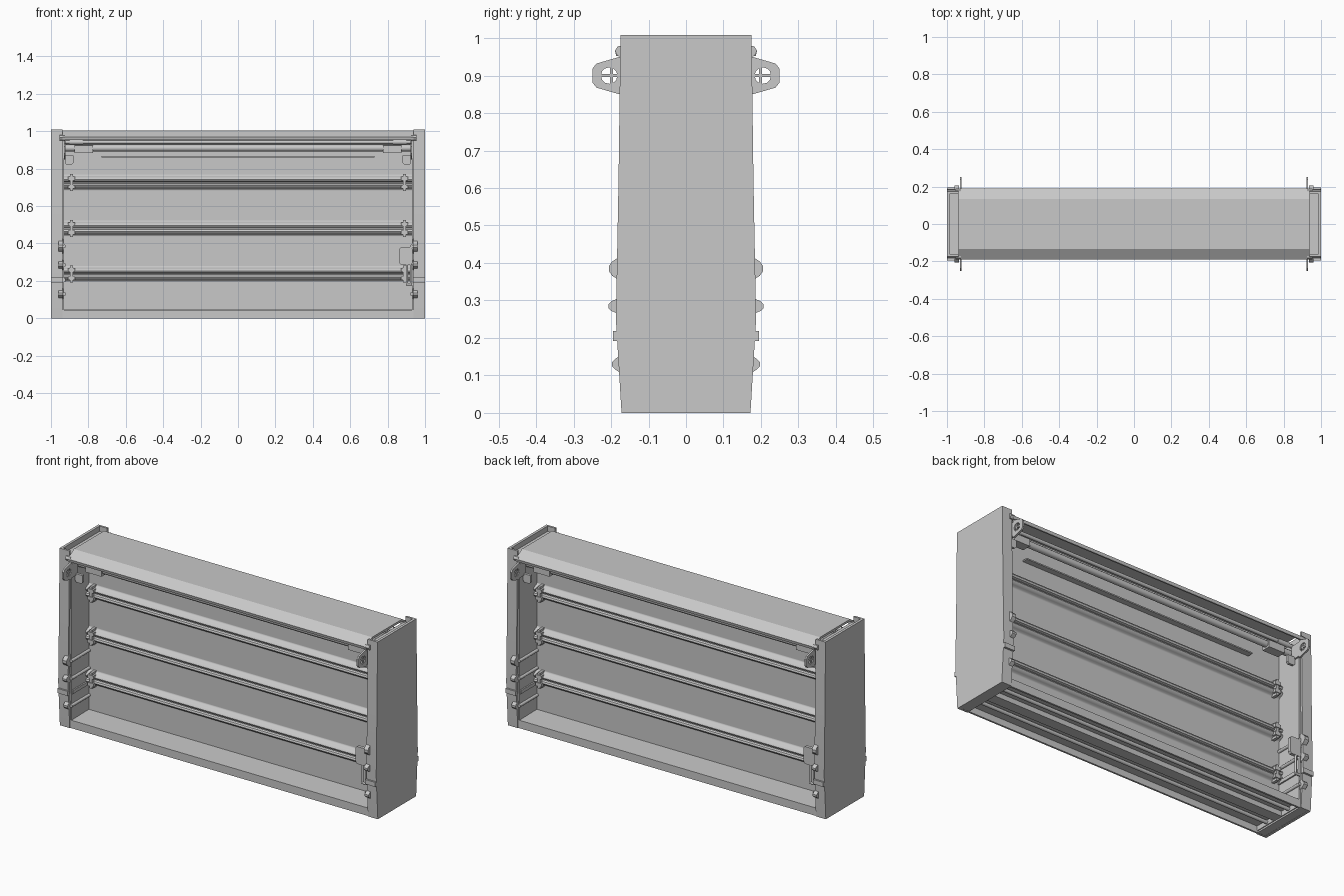
import bpy, bmesh, math

GREY = bpy.data.materials.new("light_grey")
GREY.diffuse_color = (0.58, 0.58, 0.58, 1)

# copies of a part: once, mirrored, four-fold, or turned half round
ONE = [(1, 1)]
MX = [(1, 1), (-1, 1)]
MY = [(1, 1), (1, -1)]
ALL = [(1, 1), (-1, 1), (1, -1), (-1, -1)]
TURN = [(1, 1), (-1, -1)]


def part(name, prisms, copies=ONE, angle=35):
    """Each prism is (axis, outline, start, end); outlines use the two other axes."""
    bm = bmesh.new()
    for sx, sy in copies:
        for axis, pts, a, b in prisms:
            rings = []
            for t in (a, b):
                ring = []
                for u, v in pts:
                    x, y, z = {"x": (t, u, v), "y": (u, t, v), "z": (u, v, t)}[axis]
                    ring.append(bm.verts.new((x * sx, y * sy, z)))
                rings.append(ring)
            n = len(pts)
            bm.faces.new(rings[0])
            bm.faces.new(rings[1][::-1])
            for i in range(n):
                j = (i + 1) % n
                bm.faces.new((rings[0][i], rings[1][i], rings[1][j], rings[0][j]))
    bmesh.ops.recalc_face_normals(bm, faces=bm.faces)
    me = bpy.data.meshes.new(name)
    bm.to_mesh(me)
    bm.free()
    me.materials.append(GREY)
    ob = bpy.data.objects.new(name, me)
    bpy.context.collection.objects.link(ob)
    bpy.ops.object.select_all(action='DESELECT')
    ob.select_set(True)
    bpy.context.view_layer.objects.active = ob
    bpy.ops.object.shade_smooth_by_angle(angle=math.radians(angle))
    return ob


def box(x0, x1, y0, y1, z0, z1):
    return ("x", [(y0, z0), (y1, z0), (y1, z1), (y0, z1)], x0, x1)


def disc(u, v, r, n=12):
    return [(u + r * math.cos(2 * math.pi * i / n), v + r * math.sin(2 * math.pi * i / n))
            for i in range(n)]


def mirrored(half):
    """Close a half outline by reflecting its first coordinate."""
    return half + [(-u, v) for u, v in reversed(half)]


# end caps: outer plate, folded front and back flanges, inner lining, lids
edge = [(0.172, 0.0), (0.187, 0.25), (0.180, 0.62), (0.175, 1.008)]
part("end_plate", [("x", mirrored(edge), 0.985, 1.0)], MX, 10)
flange = edge + [(y - 0.012, z) for y, z in reversed(edge)]
part("end_flange", [("x", flange, 0.938, 0.986)], ALL, 10)
part("end_lining", [box(0.930, 0.940, -0.166, 0.166, 0.01, 0.97)], MX)
part("end_lids", [box(0.932, 0.987, -0.168, 0.168, 0.955, 0.978),
                  box(0.935, 0.987, -0.166, 0.166, 0.001, 0.012)], MX)
part("end_band", [box(0.935, 0.999, 0.178, 0.195, 0.192, 0.218)], ALL)

# thin centre panel with paired rolled ridges
P = 0.012
RIDGE = [(-.040, 0), (-.034, .004), (-.030, .014), (-.024, .024), (-.015, .029),
         (-.006, .025), (-.002, .014), (.004, .014), (.008, .025), (.017, .029),
         (.026, .024), (.032, .014), (.036, .004), (.042, 0)]
LEVELS = (0.236, 0.48, 0.725)
half = [(P, 0.03)]
for level in LEVELS:
    half += [(P, level - 0.042)] + [(P + dy, level + dz) for dz, dy in RIDGE] + [(P, level + 0.044)]
half.append((P, 0.99))
part("centre_panel", [("x", mirrored(half), -0.935, 0.935)], angle=40)

# clips gripping the ridges
clips = []
for level in LEVELS:
    clips += [box(0.882, 0.898, P, 0.050, level - 0.045, level + 0.045),
              box(0.872, 0.908, 0.03, 0.054, level + 0.012, level + 0.032),
              box(0.872, 0.908, 0.03, 0.054, level - 0.032, level - 0.012)]
part("ridge_clip", clips, ALL)

# top cover: folded shell with sloping sides
cover = [(0.135, 1.004), (0.190, 0.968), (0.186, 0.952), (0.178, 0.952),
         (0.178, 0.964), (0.130, 0.992)]
part("top_cover", [("x", mirrored(cover), -0.938, 0.938)], angle=20)

# rails beneath the cover
part("upper_rails", [
    ("x", disc(0.115, 0.942, 0.010), -0.93, 0.93),
    ("x", disc(0.095, 0.910, 0.018), -0.93, 0.93),
    box(-0.92, 0.92, 0.05, 0.075, 0.930, 0.955),
    box(-0.73, 0.73, P, 0.045, 0.860, 0.867)], MY)
part("rail_sleeve", [box(0.775, 0.875, 0.068, 0.120, 0.884, 0.924),
                     ("x", disc(0.115, 0.942, 0.014), 0.83, 0.90)], ALL)

# bottom tray: flat ledge with an upright lip, hollow beneath, stiffening ribs
tray = [(0.168, 0.0), (0.168, 0.045), (P, 0.048), (P, 0.038), (0.158, 0.036), (0.158, 0.0)]
part("bottom_tray", [("x", tray, -0.938, 0.938)], MY)
part("bottom_ribs", [box(-0.935, 0.935, -0.03, 0.03, 0.01, 0.038),
                     ("x", disc(0.085, 0.026, 0.010), -0.93, 0.93)], MY)

# hanging lugs: plate with a round eye and crossed pin
cy, cz = 0.205, 0.90
outer = [(.045, 0), (.045, .018), (.034, .032), (0, .042), (-.028, .050), (-.035, .028),
         (-.035, 0), (-.035, -.028), (-.028, -.050), (0, -.042), (.034, -.032), (.045, -.018)]
inner = disc(cy, cz, 0.022)
lug = []
for i in range(12):
    j = (i + 1) % 12
    o1, o2 = [(cy + outer[k][0], cz + outer[k][1]) for k in (i, j)]
    lug.append(("x", [o1, o2, inner[j], inner[i]], 0.921, 0.931))
lug += [box(0.923, 0.929, cy - .022, cy + .022, cz - .004, cz + .004),
        box(0.923, 0.929, cy - .010, cy - .002, cz - .021, cz + .021),
        box(0.921, 0.931, 0.12, 0.172, 0.86, 0.94)]
part("hanging_lug", lug, ALL)
part("lug_block", [("y", [(.88, .87), (.88, .83), (.888, .822), (.918, .822), (.926, .83), (.926, .87)],
                    0.125, 0.14)], ALL)

# side knobs and the slats behind them
knobs, slats = [], []
for z, h, reach in ((0.385, 0.038, 0.205), (0.285, 0.026, 0.207), (0.13, 0.028, 0.197)):
    knobs.append(("x", [(0.168, z - h), (reach - .008, z - h * .5), (reach, z - h * .2),
                        (reach, z + h * .2), (reach - .008, z + h * .5), (0.168, z + h)],
                  0.935, 0.960))
    slats.append(("y", disc(0.928, z, 0.009), P, 0.175))
slats.append(box(0.922, 0.932, P, 0.165, 0.195, 0.215))
part("side_knob", knobs, ALL)
part("side_slats", slats, ALL)

# latch on the right of each face: rounded plate with a pull loop
plate = [(.864, .295), (.872, .284), (.925, .284), (.932, .295),
         (.932, .372), (.925, .382), (.872, .382), (.864, .372)]
part("latch_plate", [("y", plate, -0.178, -0.160)], TURN)
part("latch_loop", [("z", disc(.903, -.172, .006), .185, .29),
                    ("z", disc(.925, -.172, .006), .185, .29),
                    ("x", disc(-.172, .182, .007), .899, .929)], TURN)

# pointed cover stops near the top corners
part("cover_stop", [("x", [(0.17, 0.95), (0.182, 0.952), (0.190, 0.966), (0.182, 0.978), (0.17, 0.98)],
                     0.925, 0.955)], ALL)
